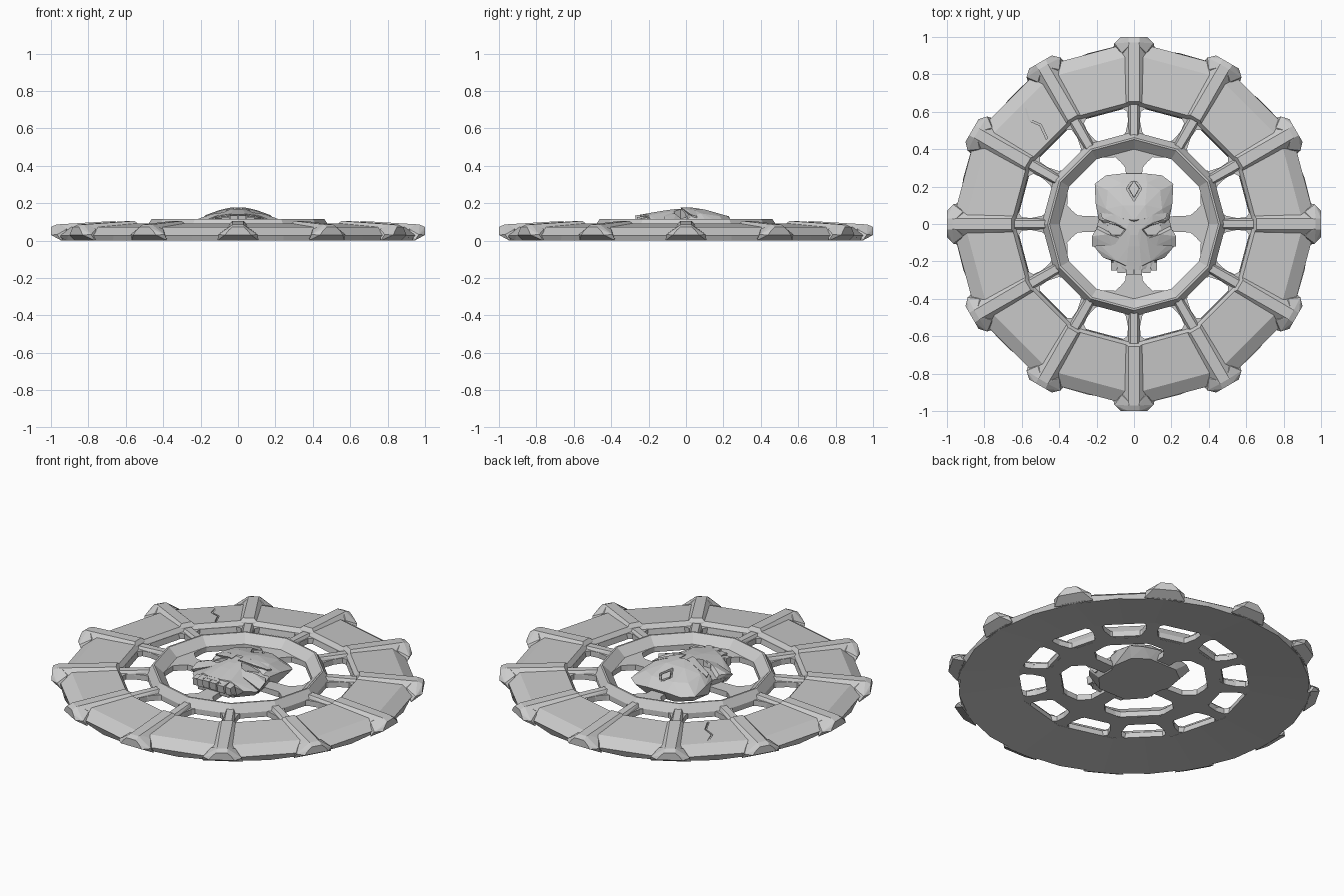
import bpy, bmesh, math


def add_object(name, bm):
    bmesh.ops.recalc_face_normals(bm, faces=bm.faces[:])
    me = bpy.data.meshes.new(name)
    bm.to_mesh(me)
    bm.free()
    ob = bpy.data.objects.new(name, me)
    bpy.context.collection.objects.link(ob)
    return ob


def hull(name, pts, apart=False):
    """Convex block mirrored in x; two separate blocks when apart."""
    bm = bmesh.new()
    flipped = [(-x, y, z) for x, y, z in pts]
    for g in ([pts, flipped] if apart else [pts + flipped]):
        vs = [bm.verts.new(p) for p in dict.fromkeys(g)]
        res = bmesh.ops.convex_hull(bm, input=vs)
        loose = [v for v in res["geom_interior"] if isinstance(v, bmesh.types.BMVert)]
        bmesh.ops.delete(bm, geom=loose, context='VERTS')
    bmesh.ops.dissolve_limit(bm, angle_limit=0.02, verts=bm.verts[:], edges=bm.edges[:])
    return add_object(name, bm)


def extrude_shapes(name, shapes, z0, z1):
    """Solid prisms from flat outlines."""
    bm = bmesh.new()
    for pts in shapes:
        low = [bm.verts.new((x, y, z0)) for x, y in pts]
        top = [bm.verts.new((x, y, z1)) for x, y in pts]
        bm.faces.new(low[::-1])
        bm.faces.new(top)
        for i in range(len(pts)):
            j = (i + 1) % len(pts)
            bm.faces.new((low[i], low[j], top[j], top[i]))
    return add_object(name, bm)


def ring(name, profile, round_foot=False):
    """Twelve-sided ring from an (r, z) profile; the last point can follow a 24-gon."""
    bm = bmesh.new()
    loops = []
    m = len(profile)
    for i in range(24):
        a = math.tau * i / 24
        loop = []
        for j, (r, z) in enumerate(profile):
            if i % 2 and not (round_foot and j == m - 1):
                r *= math.cos(math.pi / 12)
            loop.append(bm.verts.new((r * math.cos(a), r * math.sin(a), z)))
        loops.append(loop)
    for i in range(24):
        p, q = loops[i], loops[(i + 1) % 24]
        for j in range(m):
            k = (j + 1) % m
            bm.faces.new((p[j], q[j], q[k], p[k]))
    return add_object(name, bm)


def cut(ob, cutter):
    mod = ob.modifiers.new("cut", 'BOOLEAN')
    mod.operation = 'DIFFERENCE'
    mod.object = cutter
    mod.solver = 'EXACT'
    cutter.hide_render = True
    cutter.display_type = 'WIRE'


def spin(pts, deg):
    c, s = math.cos(math.radians(deg)), math.sin(math.radians(deg))
    return [(x * c - y * s, x * s + y * c) for x, y in pts]


def repeat(ob, n):
    for i in range(1, n):
        copy = bpy.data.objects.new(f"{ob.name}_{i}", ob.data)
        copy.rotation_euler.z = math.tau * i / n
        bpy.context.collection.objects.link(copy)


# outer rim panels, hollowed slightly underneath towards the middle
rim = ring("outer_rim", [(0.63, 0.035), (0.635, 0.065), (0.657, 0.092), (0.905, 0.072),
                         (0.974, 0.028), (0.945, 0)], round_foot=True)

# crack in one rim panel
crack = [(-0.58, 0.62), (-0.56, 0.555), (-0.50, 0.53), (-0.465, 0.455)]
band = [(x - 0.004, y - 0.003) for x, y in crack] + [(x + 0.004, y + 0.003) for x, y in crack[::-1]]
cut(rim, extrude_shapes("crack_cutter", [band], 0.072, 0.13))

# twelve radial ribs with flared outer ends
repeat(hull("rim_rib", [
    (0.055, 0.63, 0.037), (0.05, 0.64, 0.085), (0.03, 0.655, 0.105),
    (0.068, 0.95, 0.002), (0.066, 0.97, 0.05), (0.028, 0.97, 0.086)]), 12)
repeat(hull("rib_end", [
    (0.066, 0.92, 0.004), (0.066, 0.915, 0.062), (0.028, 0.95, 0.086), (0.11, 0.945, 0),
    (0.105, 0.967, 0.032), (0.028, 0.97, 0.086), (0.07, 1.0, 0.03), (0.05, 1.0, 0.055),
    (0.03, 1.0, 0.073)]), 12)

# thin web plate: twelve outer slots, four openings round the centre
half_slot = [(0.46, 0.055), (0.487, 0.085), (0.54, 0.112), (0.59, 0.12), (0.614, 0.098)]
slot = half_slot + [(x, -y) for x, y in half_slot[::-1]]
half_open = [(0.04, 0.17), (0.045, 0.30), (0.07, 0.33), (0.10, 0.357), (0.2, 0.354)]
opening = [(0.04, 0.04)] + half_open + [(y, x) for x, y in half_open[::-1]]
web = extrude_shapes("web_plate", [[spin([(0.65, 0)], 30 * i)[0] for i in range(12)]], 0.036, 0.068)
cut(web, extrude_shapes("web_cutter", [spin(slot, 15 + 30 * i) for i in range(12)]
                        + [spin(opening, 90 * i) for i in range(4)], -0.1, 0.2))

# raised inner ring and the low spoke ridges joining it to the rim
ring("inner_ring", [(0.40, 0.037), (0.40, 0.068), (0.452, 0.115), (0.462, 0.115), (0.493, 0.068), (0.493, 0.037)])
repeat(hull("spoke_ridge", [
    (0.03, 0.46, 0.06), (0.02, 0.55, 0.06), (0.035, 0.64, 0.06),
    (0.018, 0.46, 0.09), (0.012, 0.55, 0.076), (0.02, 0.645, 0.08)]), 12)

# skull: cranium, face, cheekbones, brows
cranium = hull("cranium", [
    (0.09, 0.24, 0.03), (0.17, 0.18, 0.03), (0.19, 0.06, 0.03), (0.12, -0.1, 0.03),
    (0.06, 0.27, 0.085), (0.15, 0.26, 0.075), (0.21, 0.215, 0.08), (0.205, 0.11, 0.1),
    (0.19, 0.03, 0.1), (0.07, 0.22, 0.132), (0.14, 0.18, 0.13), (0.06, 0.1, 0.166),
    (0.15, 0.08, 0.145), (0, 0.02, 0.178), (0.07, 0.03, 0.17), (0.17, 0.02, 0.125)])
face = hull("face", [
    (0.17, 0.05, 0.03), (0.17, -0.09, 0.03), (0.09, -0.18, 0.03), (0.05, 0.03, 0.172),
    (0.02, -0.06, 0.168), (0.03, -0.12, 0.16), (0.09, -0.2, 0.135), (0.165, -0.18, 0.085),
    (0.19, 0.02, 0.1), (0.215, -0.08, 0.08), (0.21, -0.125, 0.075), (0.04, -0.225, 0.142)])
cheeks = hull("cheekbones", [
    (0.05, -0.085, 0.154), (0.14, -0.055, 0.142), (0.2, -0.025, 0.115), (0.225, -0.065, 0.112),
    (0.225, -0.12, 0.09), (0.12, -0.115, 0.13), (0.2, -0.09, 0.05), (0.1, -0.08, 0.06),
    (0.185, 0.0, 0.08)], apart=True)
hull("brows", [
    (0.02, -0.03, 0.176), (0.04, -0.025, 0.176), (0.1, 0.01, 0.163), (0.17, 0.03, 0.137),
    (0.18, 0.06, 0.13), (0.1, 0.05, 0.163), (0.02, 0.02, 0.178), (0.05, 0.01, 0.12),
    (0.165, 0.05, 0.09)], apart=True)

# eye sockets, narrowing inwards
eye = [(0.035, -0.03), (0.065, -0.07), (0.125, -0.068), (0.16, -0.025), (0.15, 0.014), (0.09, 0.0)]
eyes = hull("eye_cutter", [(x, y, 0.21) for x, y in eye]
            + [(0.1 + (x - 0.1) * 0.75, -0.03 + (y + 0.03) * 0.75, 0.12) for x, y in eye], apart=True)
for ob in (cranium, face, cheeks):
    cut(ob, eyes)

# forehead diamond: engraved groove with a smaller stone inside
diamond = [(0, 0.25), (-0.042, 0.19), (0, 0.12), (0.042, 0.19)]
cut(cranium, extrude_shapes("diamond_cutter", [diamond], 0.125, 0.2))
hull("forehead_diamond", [(0, 0.235, 0.11), (0.03, 0.19, 0.11), (0, 0.137, 0.11),
                          (0, 0.23, 0.13), (0.028, 0.19, 0.14), (0, 0.14, 0.15)])

# upper jaw and teeth
hull("upper_jaw", [(0.125, -0.19, 0.06), (0.11, -0.2, 0.122), (0.03, -0.17, 0.15),
                   (0.11, -0.235, 0.112), (0.03, -0.245, 0.138), (0.1, -0.23, 0.05)])
for i, (x, w, y) in enumerate([(0.023, 0.021, -0.272), (0.067, 0.021, -0.262), (0.107, 0.017, -0.248)]):
    z = 0.145 - 0.2 * x
    hull(f"teeth_{i}", [(x + s * w, yy, zz) for s in (-1, 1)
                        for yy, zz in ((-0.205, z), (y, z - 0.006), (y + 0.006, z - 0.05),
                                       (-0.2, z - 0.055))], apart=True)
